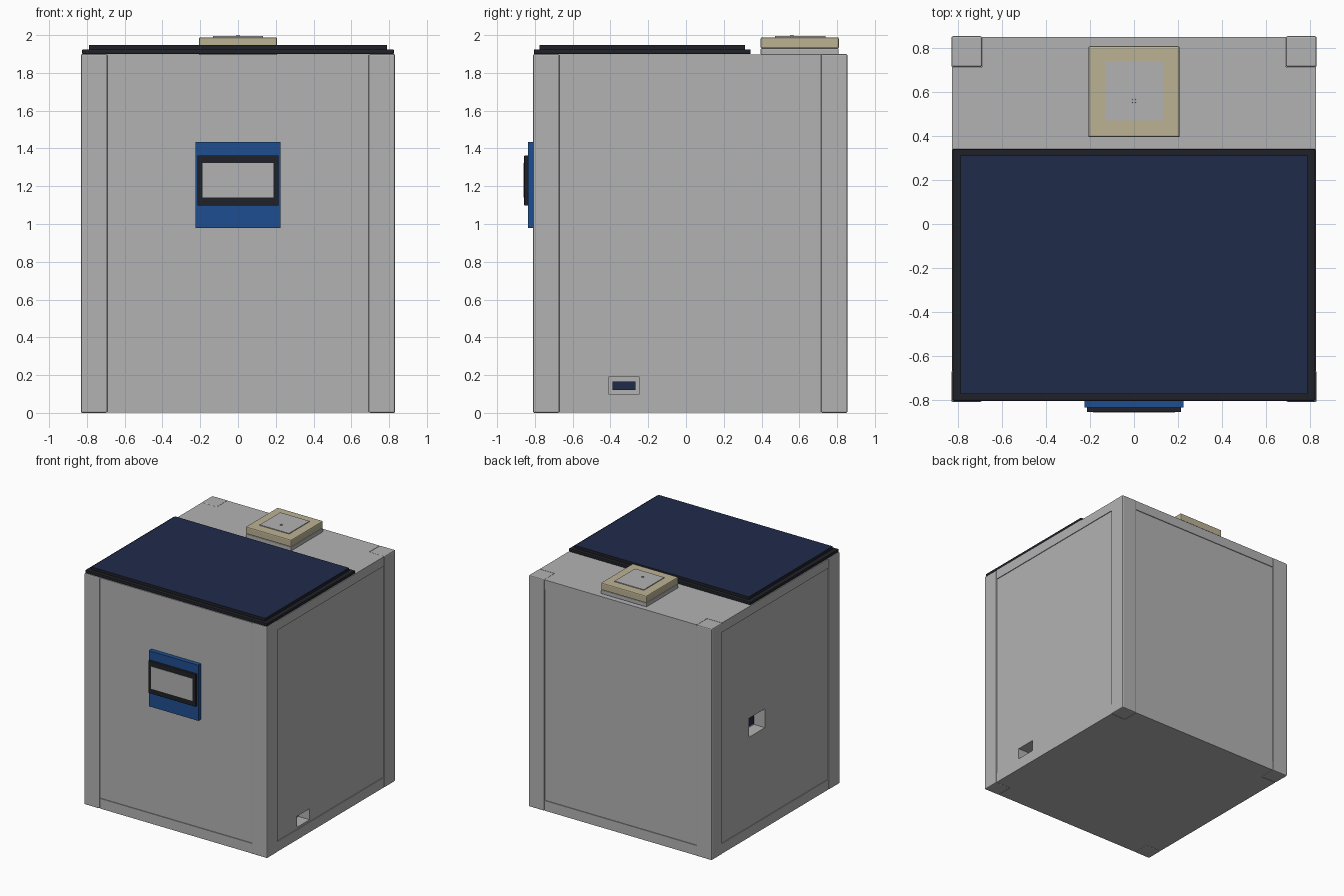
import bpy, bmesh

if "Cube" in bpy.data.objects:
    bpy.data.objects.remove(bpy.data.objects["Cube"])


def material(name, rgb):
    m = bpy.data.materials.new(name)
    m.diffuse_color = (*rgb, 1)
    m.use_nodes = True
    m.node_tree.nodes["Principled BSDF"].inputs["Base Color"].default_value = m.diffuse_color
    return m


GREY = material("light grey", (0.45, 0.45, 0.45))
BLACK = material("black", (0.014, 0.015, 0.021))
NAVY = material("navy", (0.0144, 0.0242, 0.068))
BLUE = material("blue", (0.0137, 0.078, 0.283))
TAN = material("tan", (0.50, 0.445, 0.296))


def finish(bm, name, mats, bevel=0):
    bmesh.ops.recalc_face_normals(bm, faces=bm.faces)
    me = bpy.data.meshes.new(name)
    bm.to_mesh(me)
    bm.free()
    ob = bpy.data.objects.new(name, me)
    bpy.context.collection.objects.link(ob)
    for m in mats:
        me.materials.append(m)
    if bevel:
        mod = ob.modifiers.new("edge", "BEVEL")
        mod.width = bevel
        mod.segments = 2
    return ob


def box(name, x, y, z, *mats, bevel=0):
    """Box from (min, max) ranges along each axis."""
    bm = bmesh.new()
    bmesh.ops.create_cube(bm, size=1)
    for v in bm.verts:
        v.co = [lo + (c + 0.5) * (hi - lo) for c, (lo, hi) in zip(v.co, (x, y, z))]
    return finish(bm, name, mats, bevel)


def color_top(ob, index):
    for f in ob.data.polygons:
        if f.normal.z > 0.9:
            f.material_index = index


# Enclosure extents and post size
X, Y0, Y1, H, P = 0.832, -0.81, 0.855, 1.9, 0.14


def notched_plate(name, z0, z1):
    """Plate with its four corners cut out for the posts."""
    a, b, g = X - 0.004, X - P, 0.004
    f, k = Y0 + g, Y1 - g
    fi, ki = Y0 + P, Y1 - P
    pts = [(-b, f), (b, f), (b, fi), (a, fi), (a, ki), (b, ki),
           (b, k), (-b, k), (-b, ki), (-a, ki), (-a, fi), (-b, fi)]
    bm = bmesh.new()
    face = bm.faces.new([bm.verts.new((px, py, z0)) for px, py in pts])
    up = bmesh.ops.extrude_face_region(bm, geom=[face])["geom"]
    for v in up:
        if isinstance(v, bmesh.types.BMVert):
            v.co.z = z1
    return finish(bm, name, [GREY])


# Corner posts
for sx in (-1, 1):
    for y in ((Y0, Y0 + P), (Y1 - P, Y1)):
        xs = sorted((sx * (X - P), sx * X))
        box("corner_post", xs, y, (0, H), GREY, bevel=0.008)

# Base and top plates
notched_plate("base_plate", 0.002, 0.085)
notched_plate("top_plate", 1.82, H - 0.002)

# Wall panels, slightly recessed between the posts
R = 0.01
walls = box("wall_panels", (-X + R, X - R), (Y0 + R, Y1 - R), (0.08, 1.825), GREY)

# Recessed sockets in the side walls: side, y range, z range
SOCKETS = [(1, (-0.41, -0.245), (0.1, 0.19)), (-1, (0.15, 0.355), (0.82, 0.975))]
for s, y, z in SOCKETS:
    cutter = box("socket_cutter", sorted((s * (X - 0.11), s * (X + 0.1))), y, z, GREY)
    cutter.hide_render = True
    cutter.hide_viewport = True
    cutter.display_type = "WIRE"
    mod = walls.modifiers.new("socket", "BOOLEAN")
    mod.operation = "DIFFERENCE"
    mod.solver = "EXACT"
    mod.object = cutter
    box("socket_connector", sorted((s * (X - 0.13), s * (X - 0.095))),
        (y[0] + 0.022, y[1] - 0.022), (z[0] + 0.02, z[1] - 0.025), NAVY)

# Solar panel: wide frame with a raised dark-sided glass slab
box("solar_frame", (-0.826, 0.826), (-0.805, 0.342), (1.899, 1.925), BLACK, bevel=0.006)
glass = box("solar_glass", (-0.79, 0.79), (-0.775, 0.312), (1.92, 1.948), BLACK, NAVY)
color_top(glass, 1)

# Antenna module
box("antenna_base", (-0.207, 0.207), (0.395, 0.808), (1.897, 1.929), GREY, bevel=0.004)
box("antenna_body", (-0.207, 0.207), (0.395, 0.81), (1.929, 1.988), TAN, bevel=0.008)
box("antenna_patch", (-0.133, 0.133), (0.472, 0.738), (1.98, 1.994), GREY)
bm = bmesh.new()
bmesh.ops.create_cone(bm, cap_ends=True, segments=16, radius1=0.011, radius2=0.009, depth=0.01)
bmesh.ops.translate(bm, verts=bm.verts, vec=(0, 0.56, 1.995))
finish(bm, "antenna_pin", [GREY])

# Front display: board, bezel and screen
box("display_board", (-0.225, 0.225), (-0.836, -0.798), (0.978, 1.435), BLUE)
box("display_bezel", (-0.215, 0.215), (-0.857, -0.835), (1.097, 1.363), BLACK, bevel=0.004)
box("display_screen", (-0.187, 0.187), (-0.859, -0.852), (1.14, 1.323), GREY)
